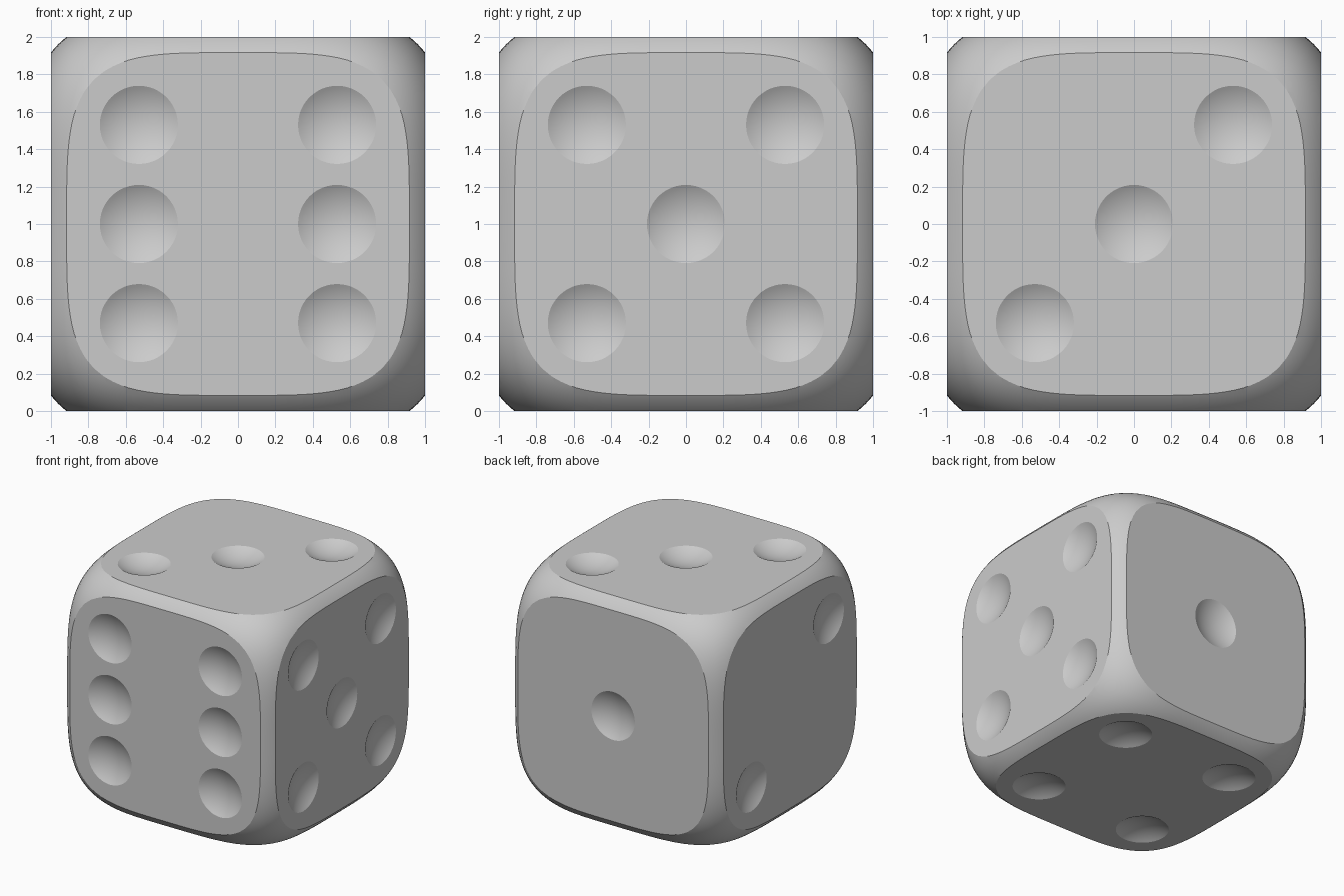
import bpy, bmesh, math
from mathutils import Vector, Matrix

if "Cube" in bpy.data.objects:
    bpy.data.objects.remove(bpy.data.objects["Cube"])

HALF = 1.0        # half the cube width
FLAT = 0.917      # half width of each flat face
POWER = 4         # roundness of the body
SPREAD = 0.53     # pip spacing
PIP_R = 0.209     # pip rim radius
BALL_R = 0.41     # radius of the ball that carves a pip


def to_object(bm, name):
    mesh = bpy.data.meshes.new(name)
    bm.to_mesh(mesh)
    bm.free()
    obj = bpy.data.objects.new(name, mesh)
    bpy.context.collection.objects.link(obj)
    return obj


# body: a rounded cube (superellipsoid) with its six sides sliced flat
bm = bmesh.new()
bmesh.ops.create_cube(bm, size=2)
bmesh.ops.subdivide_edges(bm, edges=bm.edges[:], cuts=47, use_grid_fill=True)
size = (HALF ** POWER + FLAT ** POWER) ** (1 / POWER)
for v in bm.verts:
    p = Vector([math.tan(c * math.pi / 4) for c in v.co])
    v.co = p * size / sum(abs(c) ** POWER for c in p) ** (1 / POWER)
for axis in range(3):
    for sign in (-1, 1):
        n = Vector((0, 0, 0))
        n[axis] = sign
        cut = bmesh.ops.bisect_plane(
            bm, geom=bm.verts[:] + bm.edges[:] + bm.faces[:], dist=1e-5,
            plane_co=n * HALF, plane_no=n, clear_outer=True)
        rim = [e for e in cut["geom_cut"] if isinstance(e, bmesh.types.BMEdge)]
        bmesh.ops.edgeloop_fill(bm, edges=rim)
bmesh.ops.translate(bm, vec=(0, 0, HALF), verts=bm.verts[:])
bmesh.ops.recalc_face_normals(bm, faces=bm.faces[:])
die = to_object(bm, "die_body")

# pips: outward, right and up directions of each side, then pip positions
corners = [(-1, -1), (1, -1), (-1, 1), (1, 1)]
sides = [
    ((0, -1, 0), (1, 0, 0), (0, 0, 1), corners + [(-1, 0), (1, 0)]),  # front
    ((0, 1, 0), (1, 0, 0), (0, 0, 1), [(0, 0)]),                      # back
    ((1, 0, 0), (0, 1, 0), (0, 0, 1), corners + [(0, 0)]),            # right
    ((-1, 0, 0), (0, 1, 0), (0, 0, 1), [(-1, 1), (1, -1)]),           # left
    ((0, 0, 1), (1, 0, 0), (0, 1, 0), [(-1, -1), (0, 0), (1, 1)]),    # top
    ((0, 0, -1), (1, 0, 0), (0, 1, 0), corners),                      # bottom
]
lift = HALF + math.sqrt(BALL_R ** 2 - PIP_R ** 2)
bm = bmesh.new()
for out, right, up, spots in sides:
    out, right, up = Vector(out), Vector(right), Vector(up)
    turn = out.to_track_quat('Z', 'Y').to_matrix().to_4x4()
    for a, b in spots:
        pos = out * lift + (right * a + up * b) * SPREAD + Vector((0, 0, HALF))
        # a small lens-shaped cap of the ball, closed above the surface
        ball = bmesh.ops.create_uvsphere(
            bm, u_segments=48, v_segments=64, radius=BALL_R,
            matrix=Matrix.Translation(pos) @ turn)
        low = pos - out * (lift - HALF - 0.03)
        faces = {f for v in ball["verts"] for f in v.link_faces}
        edges = {e for f in faces for e in f.edges}
        cut = bmesh.ops.bisect_plane(
            bm, geom=ball["verts"] + list(edges) + list(faces), dist=1e-5,
            plane_co=low, plane_no=out, clear_outer=True)
        rim = [e for e in cut["geom_cut"] if isinstance(e, bmesh.types.BMEdge)]
        bmesh.ops.edgeloop_fill(bm, edges=rim)
bmesh.ops.recalc_face_normals(bm, faces=bm.faces[:])
pips = to_object(bm, "pip_cutter")
pips.hide_render = True

# carve the pips and smooth the curved parts
bpy.context.view_layer.objects.active = die
die.select_set(True)
mod = die.modifiers.new("pips", 'BOOLEAN')
mod.operation = 'DIFFERENCE'
mod.solver = 'EXACT'
mod.object = pips
bpy.ops.object.modifier_apply(modifier=mod.name)
bpy.data.objects.remove(pips)
bpy.ops.object.shade_smooth_by_angle(angle=math.radians(20))
